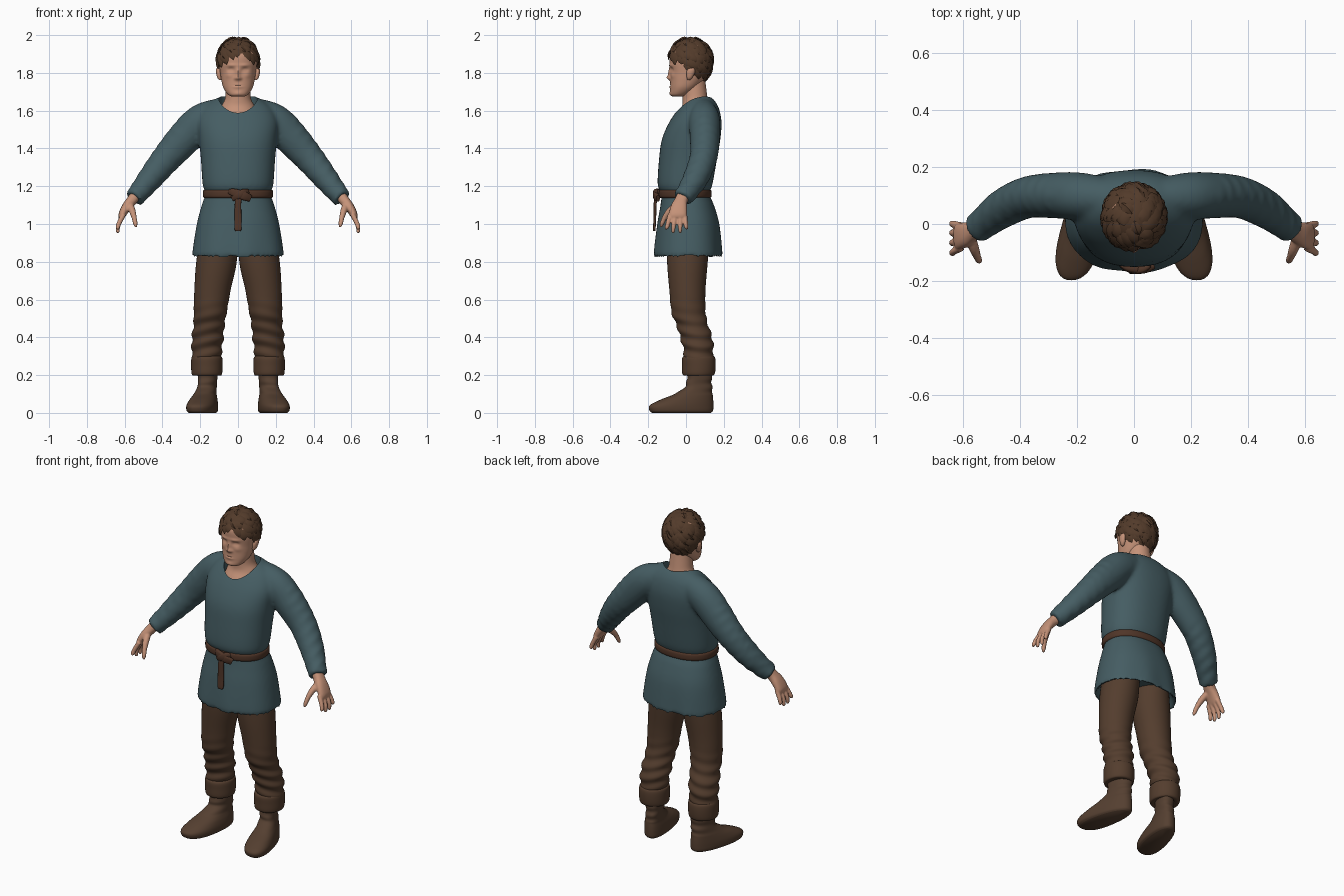
import bpy, bmesh, random
from math import sin, cos, pi, exp, atan2, acos, radians, copysign
from mathutils import Vector

random.seed(4)
if "Cube" in bpy.data.objects:
    bpy.data.objects.remove(bpy.data.objects["Cube"])


def material(name, rgb):
    m = bpy.data.materials.new(name)
    m.use_nodes = True
    m.diffuse_color = (*rgb, 1)
    m.node_tree.nodes["Principled BSDF"].inputs["Base Color"].default_value = (*rgb, 1)
    return m


SKIN = material("skin", (.56, .29, .19))
HAIR = material("hair brown", (.085, .043, .023))
CLOTH = material("tunic blue grey", (.06, .11, .125))
TROUSER = material("trouser brown", (.088, .047, .027))
LEATHER = material("belt leather", (.08, .036, .021))
BOOT = material("boot brown", (.09, .05, .03))


def spline(keys, n):
    """Smooth interpolation through key tuples."""
    k = [Vector(a) for a in keys]
    k = [k[0]] + k + [k[-1]]
    out = []
    for a, b, c, d in zip(k, k[1:], k[2:], k[3:]):
        for t in (i / n for i in range(n)):
            out.append(b + (c - a) * (t / 2) + (a * 2 - b * 5 + c * 4 - d) * (t * t / 2)
                       + (b * 3 - a - c * 3 + d) * (t ** 3 / 2))
    return out + [k[-1]]


def skin(bm, rings):
    """Bridge rings of points into a closed form."""
    rows = [[bm.verts.new(p) for p in r] for r in rings]
    n = len(rows[0])
    for a, b in zip(rows, rows[1:]):
        for i in range(n):
            bm.faces.new((a[i], a[(i + 1) % n], b[(i + 1) % n], b[i]))
    bm.faces.new(rows[0][::-1])
    bm.faces.new(rows[-1])


def oval(n, power=2.0):
    def f(v):
        return copysign(abs(v) ** (2 / power), v)
    return [(f(cos(2 * pi * i / n)), f(sin(2 * pi * i / n))) for i in range(n)]


def loft(bm, keys, steps=5, segs=40, power=2.0):
    """Level rings; keys are (x, z, front, back, half width)."""
    skin(bm, [[(x + w * c, (f + b) / 2 + (b - f) / 2 * s, z) for c, s in oval(segs, power)]
              for x, z, f, b, w in spline(keys, steps)])


def tube(bm, keys, steps=5, segs=20, power=2.0):
    """Rings along a path; keys are (x, y, z, radius, radius towards y)."""
    pts = spline(keys, steps)
    pos = [Vector(p[:3]) for p in pts]
    rings = []
    for i, p in enumerate(pts):
        t = (pos[min(i + 1, len(pos) - 1)] - pos[max(i - 1, 0)]).normalized()
        u = (Vector((0, 1, 0)) - t * t.y).normalized()
        v = t.cross(u)
        rings.append([pos[i] + u * p[4] * c + v * p[3] * s for c, s in oval(segs, power)])
    skin(bm, rings)


def finish(name, bm, mat, mirror=False, voxel=0, smooth=4, cutter=None, angle=50):
    bmesh.ops.recalc_face_normals(bm, faces=bm.faces[:])
    me = bpy.data.meshes.new(name)
    bm.to_mesh(me)
    bm.free()
    me.materials.append(mat)
    ob = bpy.data.objects.new(name, me)
    bpy.context.collection.objects.link(ob)
    if voxel:
        r = ob.modifiers.new("blend", 'REMESH')
        r.mode, r.voxel_size = 'VOXEL', voxel
        s = ob.modifiers.new("soften", 'SMOOTH')
        s.factor, s.iterations = .5, smooth
    if cutter:
        b = ob.modifiers.new("opening", 'BOOLEAN')
        b.operation, b.object, b.solver = 'DIFFERENCE', cutter, 'EXACT'
    if mirror:
        ob.modifiers.new("mirror", 'MIRROR')
    bpy.ops.object.select_all(action='DESELECT')
    ob.select_set(True)
    bpy.context.view_layer.objects.active = ob
    bpy.ops.object.convert(target='MESH')
    bpy.ops.object.shade_smooth_by_angle(angle=radians(angle))
    return ob


# Tunic: body and sleeves blended, with a cut neck opening
bm = bmesh.new()
loft(bm, [(0, 1.5, -.055, .135, .1), (0, 1.85, -.06, .14, .105)], 2)
neck_cutter = finish("neck_cutter", bm, CLOTH)
neck_cutter.hide_render = True
bm = bmesh.new()
loft(bm, [(0, .89, -.12, .15, .2), (0, .84, -.145, .175, .225), (0, .825, -.165, .19, .24),
          (0, .86, -.168, .19, .24), (0, 1.0, -.152, .176, .218), (0, 1.1, -.135, .148, .192),
          (0, 1.16, -.13, .124, .173), (0, 1.21, -.15, .14, .187), (0, 1.35, -.142, .165, .197),
          (0, 1.45, -.127, .182, .207), (0, 1.54, -.088, .188, .213), (0, 1.61, -.04, .175, .185),
          (0, 1.655, .0, .15, .13), (0, 1.68, .03, .12, .08)], 5, 64, 2.25)
for s in (1, -1):
    tube(bm, [(s * .08, .09, 1.59, .08, .07), (s * .19, .097, 1.545, .092, .083),
              (s * .275, .1, 1.462, .09, .08), (s * .37, .093, 1.355, .079, .073),
              (s * .455, .055, 1.25, .067, .068), (s * .515, .01, 1.175, .056, .057),
              (s * .55, -.018, 1.135, .051, .053)], 8, 32)
# Elbow creases and soft skirt folds
for v in bm.verts:
    x, y, z = v.co
    if abs(x) > .3:
        d = .004 * sin(75 * (abs(x) - z) + 18 * y)
        v.co += Vector((copysign(d, x), 0, d))
    elif z < 1.1:
        v.co.y *= 1 + .02 * sin(34 * x) * (1.1 - z) / .27
finish("tunic", bm, CLOTH, voxel=.011, cutter=neck_cutter)
bpy.data.objects.remove(neck_cutter)

# Neck and upper chest
bm = bmesh.new()
loft(bm, [(0, 1.49, -.075, .15, .115), (0, 1.57, -.05, .137, .105), (0, 1.62, -.022, .125, .09),
          (0, 1.66, -.018, .115, .07), (0, 1.71, -.02, .108, .064), (0, 1.78, -.02, .1, .06)])
finish("neck", bm, SKIN)

# Head, with facial features raised and hollowed
bm = bmesh.new()
loft(bm, [(0, 1.674, -.07, -.02, .03), (0, 1.686, -.083, .015, .054), (0, 1.72, -.083, .06, .077),
          (0, 1.76, -.083, .095, .088), (0, 1.8, -.083, .118, .094), (0, 1.85, -.087, .13, .1),
          (0, 1.9, -.084, .13, .099), (0, 1.95, -.05, .1, .075), (0, 1.972, .0, .06, .03)],
     9, 96, 2.2)
features = [(0, 1.774, .013, .012, .016), (0, 1.8, .011, .025, .011), (0, 1.727, .024, .011, .005),
            (0, 1.733, .02, .003, -.005), (0, 1.69, .02, .012, .004)]
for s in (1, -1):
    features += [(s * .037, 1.817, .017, .011, -.011), (s * .037, 1.815, .009, .006, .004),
                 (s * .036, 1.84, .026, .007, .005), (s * .05, 1.785, .018, .014, .004),
                 (s * .014, 1.77, .007, .007, .005)]
for v in bm.verts:
    x, y, z = v.co
    if y < -.01:
        v.co.y -= sum(a * exp(-((x - cx) / sx) ** 2 - ((z - cz) / sz) ** 2)
                      for cx, cz, sx, sz, a in features)
finish("head", bm, SKIN)

# Ears
bm = bmesh.new()
loft(bm, [(.094, 1.762, .008, .022, .006), (.098, 1.775, .004, .034, .012),
          (.102, 1.8, .002, .046, .014), (.104, 1.82, .008, .046, .012), (.1, 1.832, .02, .036, .005)], 4, 16)
finish("ears", bm, SKIN, mirror=True)


# Hair: scalp shell under layered, swirling locks
def scalp(theta, phi, r):
    return Vector((.111 * r * sin(theta) * sin(phi), .024 - .117 * r * sin(theta) * cos(phi),
                   1.86 + .128 * r * cos(theta)))


def hairline(phi):
    return 1.7 - .6 * cos(phi)


bm = bmesh.new()
bmesh.ops.create_uvsphere(bm, u_segments=40, v_segments=28, radius=1)
outside = []
for v in bm.verts:
    theta, phi = acos(max(-1, min(1, v.co.z))), atan2(v.co.x, -v.co.y)
    v.co = scalp(theta, phi, .985)
    if theta > hairline(phi) + .22:
        outside.append(v)
bmesh.ops.delete(bm, geom=outside, context='VERTS')
theta = .12
while theta < 2.4:
    count = max(4, int(17 * sin(theta)))
    for i in range(count):
        phi = 2 * pi * (i + random.uniform(-.25, .25)) / count + theta * 2.3
        if theta + .0 > hairline(phi):
            continue
        length, swirl = random.uniform(.42, .6), random.uniform(.1, .45)
        wide = random.uniform(.19, .27)
        rings = []
        for t, w, lift in ((0, .5, .98), (.3, 1, 1.03), (.65, .85, 1.055), (.88, .42, 1.06), (1, .05, 1.05)):
            a = theta + length * t
            p = phi + swirl * t
            h = wide * w / max(sin(a), .4)
            rings.append([scalp(a, p - h, lift - .02), scalp(a, p, lift + .035 * w),
                          scalp(a, p + h, lift - .02), scalp(a, p, lift - .05)])
        skin(bm, rings)
    theta += .21
finish("hair", bm, HAIR, angle=45)

# Hands: palm, fingers and thumb blended together
bm = bmesh.new()
tube(bm, [(.535, -.008, 1.16, .03, .036), (.562, -.025, 1.125, .028, .034), (.59, -.037, 1.09, .025, .043),
          (.613, -.043, 1.05, .02, .047), (.62, -.044, 1.03, .012, .04)], 5, 24, 2.4)
for y, spread, tip in ((-.083, -.022, .972), (-.058, -.01, .953), (-.031, .0, .953), (-.007, .01, .972)):
    tube(bm, [(.606, y, 1.05, .014, .014), (.627, y + spread * .5, 1.01, .013, .0125),
              (.636, y + spread * .8, .985, .012, .0115), (.636, y + spread, tip + .006, .01, .009),
              (.635, y + spread, tip - .002, .004, .004)], 4, 12)
tube(bm, [(.575, -.04, 1.105, .02, .02), (.56, -.085, 1.07, .018, .018), (.55, -.112, 1.035, .014, .014),
          (.543, -.128, 1.0, .012, .011), (.54, -.133, .982, .005, .005)], 4, 12)
finish("hands", bm, SKIN, mirror=True, voxel=.005, smooth=3)

# Belt, knot and hanging end
bm = bmesh.new()
loft(bm, [(0, 1.136, -.12, .11, .16), (0, 1.14, -.142, .132, .182), (0, 1.16, -.146, .136, .186),
          (0, 1.18, -.142, .132, .182), (0, 1.184, -.12, .11, .16)], 3, 64, 2.25)
finish("belt", bm, LEATHER)
bm = bmesh.new()
tube(bm, [(-.045, -.14, 1.172, .014, .01), (-.02, -.156, 1.166, .021, .012), (.03, -.16, 1.15, .024, .014),
          (.065, -.148, 1.135, .018, .01)], 5, 16, 3)
tube(bm, [(-.03, -.15, 1.135, .015, .009), (.0, -.162, 1.15, .019, .013), (.03, -.16, 1.168, .018, .012),
          (.055, -.145, 1.172, .012, .008)], 5, 16, 3)
finish("belt_knot", bm, LEATHER)
bm = bmesh.new()
tube(bm, [(.008, -.157, 1.155, .018, .01), (.0, -.163, 1.11, .017, .008), (.0, -.165, 1.03, .019, .007),
          (.0, -.168, .975, .019, .007), (.0, -.168, .962, .012, .005)], 5, 16, 4)
finish("belt_end", bm, LEATHER)

# Trousers with gathers below the knee, and turned cuffs
bm = bmesh.new()
loft(bm, [(.1, .96, -.1, .125, .095), (.114, .8, -.1, .115, .107), (.135, .65, -.088, .103, .096),
          (.147, .53, -.076, .104, .087), (.153, .47, -.052, .116, .082), (.16, .4, -.03, .138, .083),
          (.165, .34, -.014, .145, .08), (.167, .27, -.008, .14, .074)], 8, 40)
for v in bm.verts:
    x, y, z = v.co
    fold = .005 * sin(95 * z + 22 * x + 9 * y) * max(0, min(1, (.62 - z) * 5))
    v.co += Vector((x - .155, y - .05, 0)).normalized() * fold
finish("trousers", bm, TROUSER, mirror=True)
bm = bmesh.new()
loft(bm, [(.165, .2, .01, .12, .055), (.165, .197, -.01, .142, .073), (.165, .21, -.02, .153, .081),
          (.165, .25, -.021, .157, .083), (.165, .288, -.021, .155, .082), (.165, .3, -.01, .145, .074),
          (.165, .298, .01, .12, .055)], 4, 40)
finish("trouser_cuffs", bm, TROUSER, mirror=True)

# Boots with toes turned outwards
bm = bmesh.new()
loft(bm, [(.168, 0, -.18, .132, .062), (.168, .012, -.193, .143, .072), (.168, .04, -.192, .145, .073),
          (.168, .07, -.135, .144, .067), (.168, .1, -.06, .141, .058), (.164, .135, -.008, .138, .052),
          (.162, .17, .004, .136, .052), (.162, .24, .004, .14, .056)], 6, 40, 2.35)
for v in bm.verts:
    x, y, z = v.co
    v.co.x = .166 + (x - .166) * (1 - .8 * (y + .02)) + (.06 - y) * .2
    if z > .1:
        v.co.y += .003 * sin(130 * z + 15 * x)
finish("boots", bm, BOOT, mirror=True)
